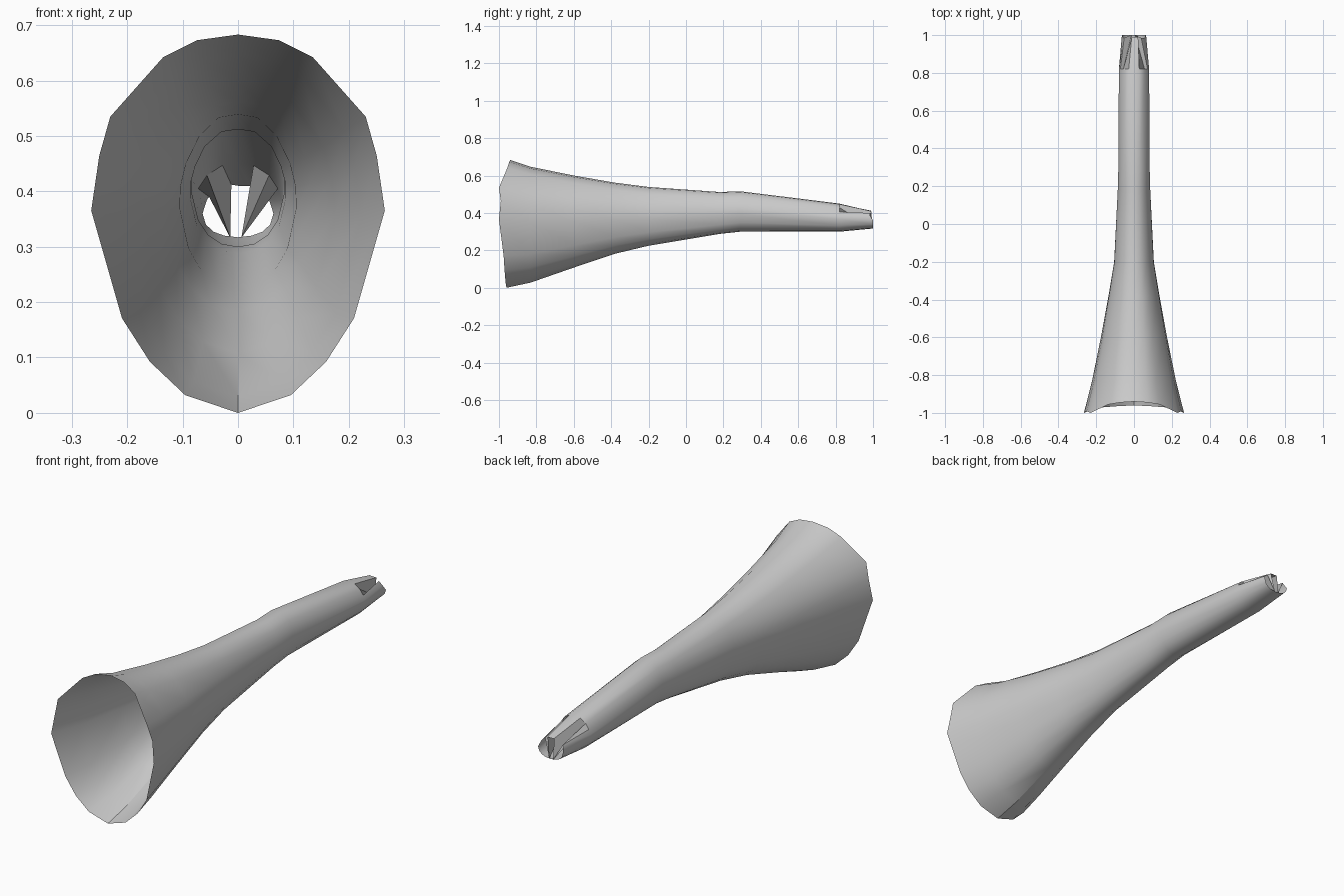
import bpy, bmesh, math

if "Cube" in bpy.data.objects:
    bpy.data.objects.remove(bpy.data.objects["Cube"])

# half outlines as (width fraction, height fraction), top to bottom
RIM = [(0, 1), (.28, .985), (.51, .94), (.87, .783), (.945, .68),
       (1, .535), (.79, .25), (.60, .135), (.36, .047), (0, 0)]
NECK = [(0, 1), (.35, .98), (.70, .86), (.90, .70), (1, .56),
        (1, .44), (.86, .22), (.65, .10), (.36, .025), (0, 0)]
# scalloped mouth: y shift of each rim point
SCALLOP = [.06, .055, .045, 0, .01, 0, .025, .03, .035, .04]

# y, half width, bottom z, top z, blend from rim to neck outline
SECTIONS = [
    (-1.0, .265, .00, .683, 0),
    (-.83, .222, .028, .647, .08),
    (-.60, .175, .108, .600, .3),
    (-.38, .135, .182, .562, .55),
    (-.20, .105, .225, .539, .8),
    (.18, .086, .288, .512, 1),
    (.29, .083, .300, .516, 1),
    (.82, .080, .300, .450, 1),
]
# tip points (x, z); the third pair is tucked inwards to make the folds
TIP_R = [(0, .41), (.022, .41), (.006, .316), (.038, .40), (.056, .385),
         (.064, .36), (.058, .34), (.044, .327), (.025, .320), (0, .317)]
TIP_L = [(x, z) for x, z in TIP_R]
TIP_L[1], TIP_L[2], TIP_L[3] = (.012, .412), (.014, .316), (.052, .39)


def ring(right, left):
    """Join the right half and the mirrored left half into a closed loop."""
    return right + [(-x, y, z) for x, y, z in left[-2:0:-1]]


# flared tube lofted through the sections
bm = bmesh.new()
loops = []
for i, (y, w, zb, zt, t) in enumerate(SECTIONS):
    half = []
    for k, (a, b) in enumerate(zip(RIM, NECK)):
        u = a[0] + (b[0] - a[0]) * t
        v = a[1] + (b[1] - a[1]) * t
        half.append((u * w, y + (SCALLOP[k] if i == 0 else 0), zb + v * (zt - zb)))
    loops.append([bm.verts.new(p) for p in ring(half, half)])

# pinched, partly folded tip
tip = [[(x, .985 if k in (3, 4) else 1.0 - .01 * (k < 2), z)
        for k, (x, z) in enumerate(h)] for h in (TIP_R, TIP_L)]
loops.append([bm.verts.new(p) for p in ring(*tip)])

n = len(loops[0])
for a, b in zip(loops, loops[1:]):
    for k in range(n):
        m = (k + 1) % n
        bm.faces.new((a[k], a[m], b[m], b[k]))
bmesh.ops.recalc_face_normals(bm, faces=bm.faces)

mesh = bpy.data.meshes.new("flared_horn")
bm.to_mesh(mesh)
bm.free()
horn = bpy.data.objects.new("flared_horn", mesh)
bpy.context.collection.objects.link(horn)
bpy.context.view_layer.objects.active = horn
horn.select_set(True)
bpy.ops.object.shade_smooth_by_angle(angle=math.radians(35))
